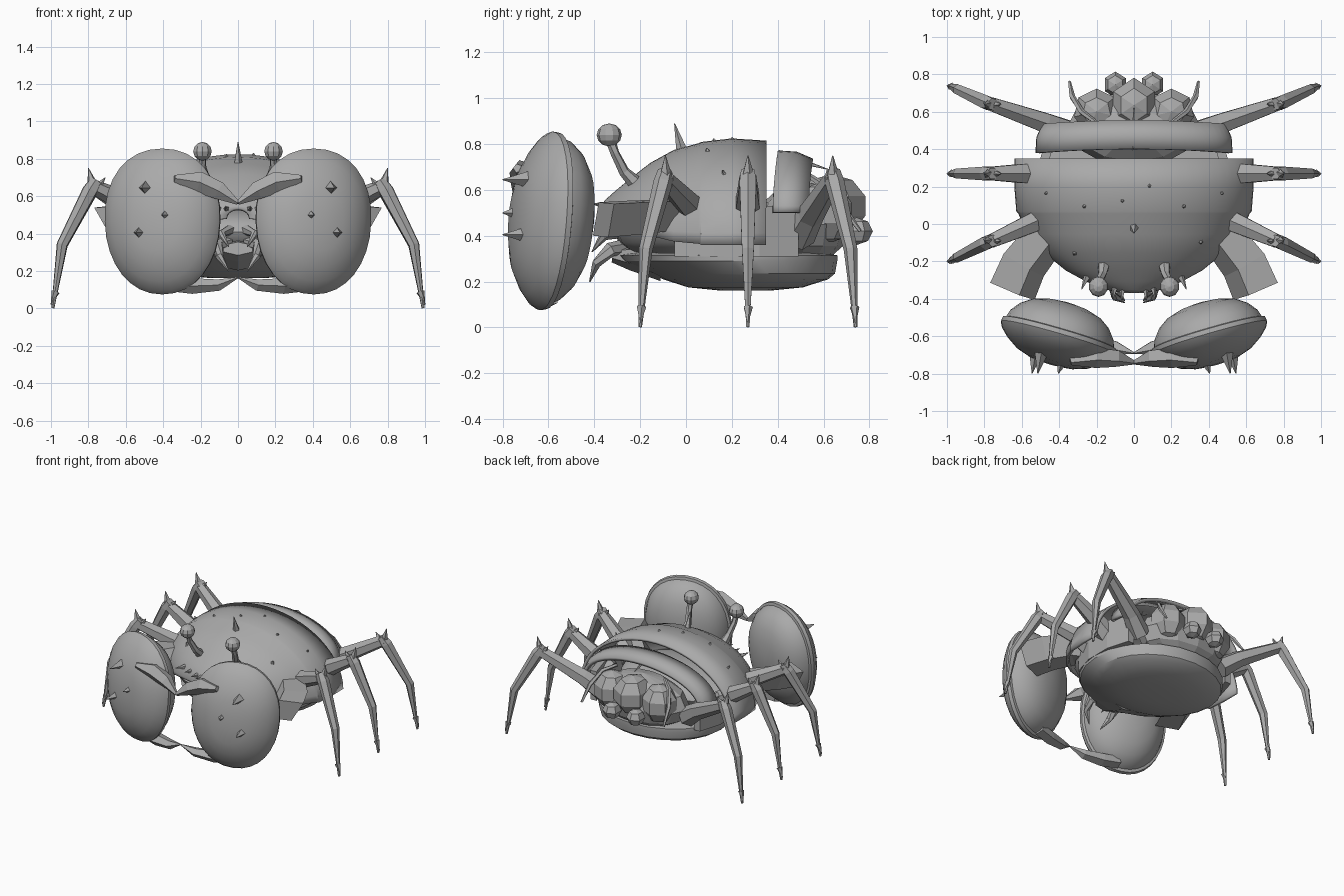
import bpy, bmesh, math
from mathutils import Vector

if "Cube" in bpy.data.objects:
    bpy.data.objects.remove(bpy.data.objects["Cube"])

grey = bpy.data.materials.new("shell_grey")
grey.diffuse_color = (0.4, 0.4, 0.4, 1)
grey.use_nodes = True
grey.node_tree.nodes["Principled BSDF"].inputs["Base Color"].default_value = grey.diffuse_color


def finish(name, bm, mirror=False, smooth=None, thick=0):
    """Turn a bmesh into a named object, optionally mirrored across x."""
    bmesh.ops.recalc_face_normals(bm, faces=bm.faces)
    me = bpy.data.meshes.new(name)
    bm.to_mesh(me)
    bm.free()
    me.materials.append(grey)
    if smooth:
        me.polygons.foreach_set("use_smooth", [True] * len(me.polygons))
        me.set_sharp_from_angle(angle=math.radians(smooth))
    ob = bpy.data.objects.new(name, me)
    bpy.context.collection.objects.link(ob)
    if thick:
        m = ob.modifiers.new("thickness", 'SOLIDIFY')
        m.thickness, m.offset = thick, 0
    if mirror:
        m = ob.modifiers.new("mirror", 'MIRROR')
        m.use_mirror_merge = False
    return ob


def loft(bm, rings, closed=True, caps=True):
    """Bridge a list of point rings."""
    vs = [[bm.verts.new(p) for p in r] for r in rings]
    n = len(vs[0])
    for a, b in zip(vs, vs[1:]):
        for i in range(n if closed else n - 1):
            j = (i + 1) % n
            bm.faces.new((a[i], a[j], b[j], b[i]))
    if caps:
        bm.faces.new(vs[0])
        bm.faces.new(vs[-1])


def tube(bm, pts, radii, sides=6, flat=1.0, roll=0.0):
    """Tapered limb; flat scales the vertical radius, roll banks the section."""
    pts = [Vector(p) for p in pts]
    rings = []
    for i, p in enumerate(pts):
        d = (pts[min(i + 1, len(pts) - 1)] - pts[max(i - 1, 0)]).normalized()
        s = d.cross(Vector((0, 0, 1)))
        s = s.normalized() if s.length > 0.05 else Vector((1, 0, 0))
        u = s.cross(d).normalized()
        s, u = (s * math.cos(roll) + u * math.sin(roll), u * math.cos(roll) - s * math.sin(roll))
        off = 0 if sides == 4 else 0.5
        rings.append([p + radii[i] * (s * math.cos(a) + u * flat * math.sin(a))
                      for a in (2 * math.pi * (k + off) / sides for k in range(sides))])
    loft(bm, rings)


def spike(bm, base, tip, r, sides=5):
    tube(bm, [base, tip], [r, 0.002], sides)


def ball(bm, c, size, seg=12, rings=8):
    vs = bmesh.ops.create_uvsphere(bm, u_segments=seg, v_segments=rings, radius=1)["verts"]
    for v in vs:
        v.co = Vector(v.co[i] * size[i] + c[i] for i in range(3))


# Upper shell: y, half width, top z, bottom z
ROWS = [(-0.36, 0.06, 0.53, 0.48), (-0.345, 0.13, 0.55, 0.47), (-0.30, 0.25, 0.59, 0.455),
        (-0.24, 0.36, 0.64, 0.43), (-0.15, 0.47, 0.71, 0.40), (-0.05, 0.56, 0.765, 0.375),
        (0.06, 0.61, 0.795, 0.365), (0.07, 0.62, 0.80, 0.36), (0.20, 0.63, 0.815, 0.36),
        (0.35, 0.63, 0.805, 0.36)]


def arch(y, w, top, bot, n=28):
    return [(w * math.cos(math.pi * k / n), y, bot + (top - bot) * math.sin(math.pi * k / n))
            for k in range(n + 1)]


def shell_z(x, y):
    for a, b in zip(ROWS, ROWS[1:]):
        if a[0] <= y <= b[0]:
            t = (y - a[0]) / (b[0] - a[0])
            w, top, bot = (a[i] + t * (b[i] - a[i]) for i in (1, 2, 3))
            return bot + (top - bot) * math.sqrt(max(0, 1 - (x / w) ** 2))
    return 0.5


bm = bmesh.new()
loft(bm, [arch(*r) for r in ROWS], closed=False, caps=False)
finish("upper_shell", bm, smooth=35, thick=0.02)

# Separate rear arch
bm = bmesh.new()
rear = [arch(y, w, t, 0.50) for y, w, t in
        [(0.40, 0.515, 0.76), (0.48, 0.51, 0.755), (0.55, 0.48, 0.725)]]
rear = [[(x, y - 0.08 * x * x, z) for x, y, z in r] for r in rear]
loft(bm, rear, closed=False, caps=False)
finish("rear_arch", bm, smooth=35, thick=0.025)

# Belly bowl: half width, centre y, half length, z
bm = bmesh.new()
loft(bm, [[(w * math.cos(a), c + h * math.sin(a), z)
           for a in (2 * math.pi * k / 24 for k in range(24))]
          for w, c, h, z in [(0.14, 0.26, 0.12, 0.162), (0.30, 0.26, 0.25, 0.175),
                             (0.43, 0.26, 0.36, 0.21), (0.47, 0.25, 0.40, 0.235),
                             (0.51, 0.19, 0.47, 0.29), (0.51, 0.18, 0.48, 0.315),
                             (0.45, 0.18, 0.42, 0.325)]])
finish("belly", bm, smooth=25)

# Inner body and side walls carrying the legs
bm = bmesh.new()
ball(bm, (0, 0.02, 0.41), (0.48, 0.33, 0.13), 20, 10)
finish("inner_body", bm, smooth=40)
bm = bmesh.new()
loft(bm, [[(x, y, 0.31), (x, y, 0.53), (x - 0.05, y, 0.53), (x - 0.05, y, 0.31)]
          for x, y in [(0.46, -0.05), (0.51, 0.12), (0.51, 0.32), (0.46, 0.49)]])
finish("side_wall", bm, mirror=True)

# Shell spikes and central horn
bm = bmesh.new()
for x, y in [(0.08, 0.21), (-0.06, 0.13), (-0.26, 0.10), (0.26, 0.10), (-0.31, -0.15), (0.35, -0.09)]:
    z = shell_z(x, y)
    spike(bm, (x, y, z - 0.015), (x * 1.04, y - 0.01, z + 0.02), 0.026)
for x in (-0.46, 0.46):
    spike(bm, (x, 0.17, shell_z(x, 0.17) - 0.01), (x * 1.04, 0.16, shell_z(x, 0.17) + 0.02), 0.015)
spike(bm, (0, -0.015, 0.76), (0, -0.05, 0.89), 0.028)
spike(bm, (0, 0.40, 0.755), (0, 0.62, 0.69), 0.022)
finish("shell_spikes", bm)
bm = bmesh.new()
for x, y in [(0.06, -0.34), (0.10, -0.33), (0.17, -0.30), (0.25, -0.28)]:
    spike(bm, (x, y, 0.53), (x * 1.12, y - 0.07, 0.54), 0.02)
finish("brow_spikes", bm, mirror=True)

# Eyes on stalks
bm = bmesh.new()
tube(bm, [(0.16, -0.21, 0.62), (0.17, -0.27, 0.68), (0.19, -0.31, 0.76), (0.19, -0.33, 0.82)],
     [0.035, 0.024, 0.02, 0.022])
finish("eye_stalk", bm, mirror=True)
bm = bmesh.new()
ball(bm, (0.19, -0.335, 0.84), (0.052, 0.055, 0.05), 10, 6)
finish("eye", bm, mirror=True)

# Mouth: jaw, lip and hooked mandibles
bm = bmesh.new()
tube(bm, [(0, -0.10, 0.29), (0, -0.24, 0.31), (0, -0.32, 0.32)], [0.22, 0.15, 0.09], 6, 0.4)
finish("jaw", bm)
bm = bmesh.new()
tube(bm, [(0.05, -0.27, 0.35), (0.11, -0.33, 0.34), (0.10, -0.39, 0.28), (0.05, -0.42, 0.20)],
     [0.035, 0.032, 0.022, 0.003])
tube(bm, [(0.04, -0.28, 0.42), (0.09, -0.36, 0.40), (0.05, -0.41, 0.33)], [0.03, 0.022, 0.003])
finish("mandible", bm, mirror=True)

# Walking legs with knee spikes and foot barbs
for name, ry, ky, fy, rx, rz in [("front", 0.06, -0.09, -0.20, 0.42, 0.45),
                                 ("middle", 0.27, 0.27, 0.27, 0.46, 0.45),
                                 ("rear", 0.49, 0.64, 0.74, 0.36, 0.40)]:
    bm = bmesh.new()
    at = lambda t: ky + (fy - ky) * t
    tube(bm, [(rx, ry, rz), (rx + 0.12, ry + (ky - ry) * 0.35, rz + 0.09), (0.76, ky, 0.645)],
         [0.075, 0.06, 0.042])
    tube(bm, [(0.755, ky, 0.68), (0.79, at(0.1), 0.63), (0.94, at(0.78), 0.34), (0.99, fy, 0.002)],
         [0.034, 0.042, 0.03, 0.008])
    spike(bm, (0.775, ky, 0.65), (0.80, ky, 0.75), 0.033)
    spike(bm, (0.74, ky, 0.66), (0.71, ky, 0.70), 0.02)
    spike(bm, (0.975, at(0.95), 0.09), (1.0, fy, 0.02), 0.022)
    finish(name + "_leg", bm, mirror=True)

# Claw arms: banked diamond section, outer edge high
bm = bmesh.new()
tube(bm, [(0.36, 0.02, 0.46), (0.48, -0.08, 0.49), (0.59, -0.22, 0.48), (0.65, -0.36, 0.47)],
     [0.11, 0.13, 0.14, 0.145], 4, 0.6, 0.5 * -1)
finish("claw_arm", bm, mirror=True)

# Claws: tilted rounded discs with an overhanging front plate
U, N, C = Vector((0.961, 0.277, 0)), Vector((0.277, -0.961, 0)), Vector((0.405, -0.61, 0.465))


def disc(s, d, n=32):
    ring = []
    for k in range(n):
        a = 2 * math.pi * k / n
        c, q = (math.copysign(abs(v) ** 0.93, v) for v in (math.cos(a), math.sin(a)))
        # lean the top back and narrow the bottom slightly
        p = C + U * 0.32 * s * c * (1 + 0.04 * q) + N * d + Vector((0, 0, 0.39 * s * q))
        ring.append(p + Vector((0, 0.07 * (p.z - C.z), 0)))
    return ring


bm = bmesh.new()
loft(bm, [disc(s, d) for s, d in [(0.12, 0.145), (0.4, 0.135), (0.63, 0.11), (0.82, 0.07),
                                  (0.95, 0.03), (1, 0), (0.99, -0.025), (0.94, -0.03),
                                  (0.90, -0.07), (0.78, -0.12), (0.6, -0.16), (0.35, -0.185),
                                  (0.1, -0.195)]])
finish("claw", bm, mirror=True, smooth=35)

# Pincer fingers
bm = bmesh.new()
tube(bm, [(0.34, -0.735, 0.695), (0.21, -0.71, 0.675), (0.10, -0.715, 0.63), (0.0, -0.74, 0.565)],
     [0.02, 0.06, 0.05, 0.012], 5)
finish("upper_finger", bm, mirror=True)
bm = bmesh.new()
tube(bm, [(0.36, -0.60, 0.13), (0.24, -0.63, 0.12), (0.10, -0.66, 0.125), (0.0, -0.69, 0.165)],
     [0.05, 0.055, 0.04, 0.005], 5, 0.8)
finish("lower_finger", bm, mirror=True)

# Claw spikes
bm = bmesh.new()
for x, z, r, y in [(0.495, 0.645, 0.036, -0.69), (0.385, 0.50, 0.03, -0.735), (0.525, 0.405, 0.036, -0.69)]:
    spike(bm, (x, y, z), (x + 0.02, -0.80, z), r, 4)
finish("claw_spikes", bm, mirror=True)

# Faceted rear cluster
bm = bmesh.new()
ball(bm, (0, 0.51, 0.45), (0.36, 0.20, 0.19), 12, 6)
finish("rear_body", bm)
bm = bmesh.new()
ball(bm, (0, 0.635, 0.53), (0.135, 0.155, 0.14), 6, 5)
finish("rear_dome", bm)
bm = bmesh.new()
ball(bm, (0.20, 0.60, 0.50), (0.13, 0.13, 0.14), 7, 5)
ball(bm, (0.10, 0.745, 0.42), (0.065, 0.07, 0.06), 6, 4)
finish("rear_lobes", bm, mirror=True)
bm = bmesh.new()
tube(bm, [(0.20, 0.54, 0.66), (0.28, 0.60, 0.62), (0.33, 0.68, 0.53), (0.345, 0.76, 0.42)],
     [0.012, 0.016, 0.016, 0.008], 5)
finish("rear_feeler", bm, mirror=True)
